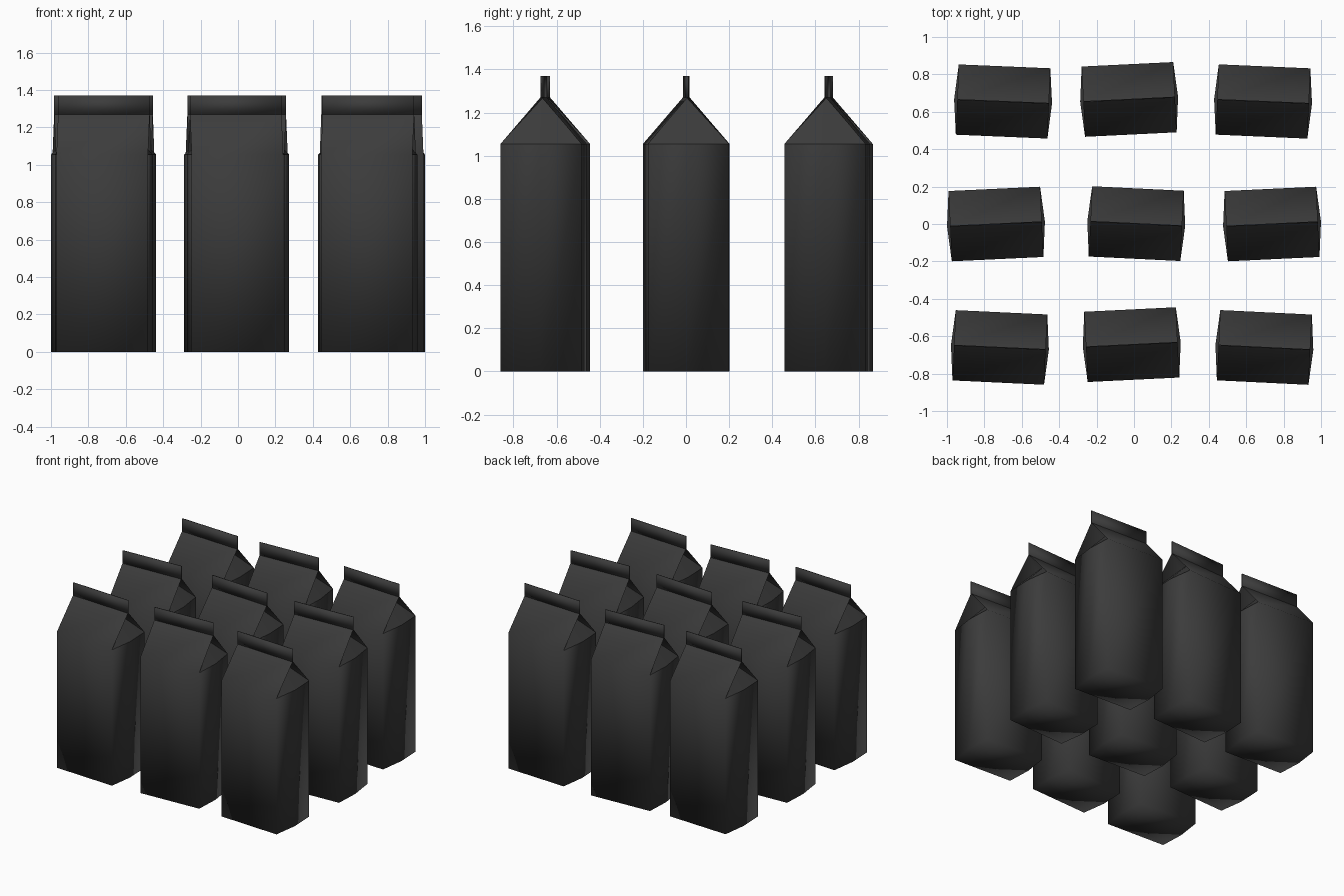
import bpy, bmesh, math

cube = bpy.data.objects.get("Cube")
if cube:
    bpy.data.objects.remove(cube, do_unlink=True)

# Single dark card material
card = bpy.data.materials.new("dark_grey_card")
card.use_nodes = True
colour = (0.045, 0.045, 0.045, 1)
card.diffuse_color = colour
card.node_tree.nodes["Principled BSDF"].inputs["Base Color"].default_value = colour

W, D, BULGE = 0.245, 0.188, 0.262     # half width, half depth, half width at side crease
SHOULDER, RIDGE, TOP = 1.055, 1.27, 1.37
FIN, FOLD = 0.003, 0.06               # half fin thickness, x of the tucked gable tip


def carton_mesh():
    bm = bmesh.new()

    def ring(z):
        outline = [(-W, -D), (W, -D), (BULGE, 0), (W, D), (-W, D), (-BULGE, 0)]
        return [bm.verts.new((x, y, z)) for x, y in outline]

    def fin_ring(z):
        return [bm.verts.new((x, y, z)) for x, y in
                [(-W, -FIN), (W, -FIN), (W, FIN), (-W, FIN)]]

    # Body walls and base
    low, high = ring(0), ring(SHOULDER)
    bm.faces.new(low[::-1])
    for i in range(6):
        j = (i + 1) % 6
        bm.faces.new((low[i], low[j], high[j], high[i]))

    # Sealed fin along the ridge
    base, tip = fin_ring(RIDGE), fin_ring(TOP)
    for i in range(4):
        j = (i + 1) % 4
        bm.faces.new((base[i], base[j], tip[j], tip[i]))
    bm.faces.new(tip)
    bm.faces.new(base[::-1])

    # Sloping roof panels
    bm.faces.new((high[0], high[1], base[1], base[0]))
    bm.faces.new((high[3], high[4], base[3], base[2]))

    # Gable ends folded in beneath the roof
    flap_edges = []
    for side, (a, m, b) in ((1, high[1:4]), (-1, (high[4], high[5], high[0]))):
        fold = bm.verts.new((side * FOLD, 0, RIDGE))
        bm.faces.new((a, m, fold))
        bm.faces.new((m, b, fold))
        flap_edges += [bm.edges.get((a, m)), bm.edges.get((m, b))]

    # Smooth the wrapped panels, keep the corners and flap folds crisp
    for f in bm.faces:
        f.smooth = True
    for e in bm.edges:
        if e in flap_edges or (e.is_manifold and e.calc_face_angle() > math.radians(50)):
            e.smooth = False
    mesh = bpy.data.meshes.new("carton")
    bm.to_mesh(mesh)
    bm.free()
    mesh.materials.append(card)
    return mesh


# Three rows of three, each carton slightly turned
placement = {
    "back_right": (-0.70, 0.655, -2.4), "back_middle": (-0.026, 0.666, 2.8),
    "back_left": (0.69, 0.655, -2.5), "middle_right": (-0.738, 0, 2.7),
    "centre": (0.012, 0.002, -2.8), "middle_left": (0.738, 0, 2.7),
    "front_right": (-0.717, -0.66, -2.7), "front_middle": (-0.012, -0.645, 2.8),
    "front_left": (0.697, -0.66, -2.8),
}
shared = carton_mesh()
for name, (x, y, turn) in placement.items():
    carton = bpy.data.objects.new(name + "_carton", shared)
    carton.location = (x, y, 0)
    carton.rotation_euler.z = math.radians(turn)
    bpy.context.scene.collection.objects.link(carton)
